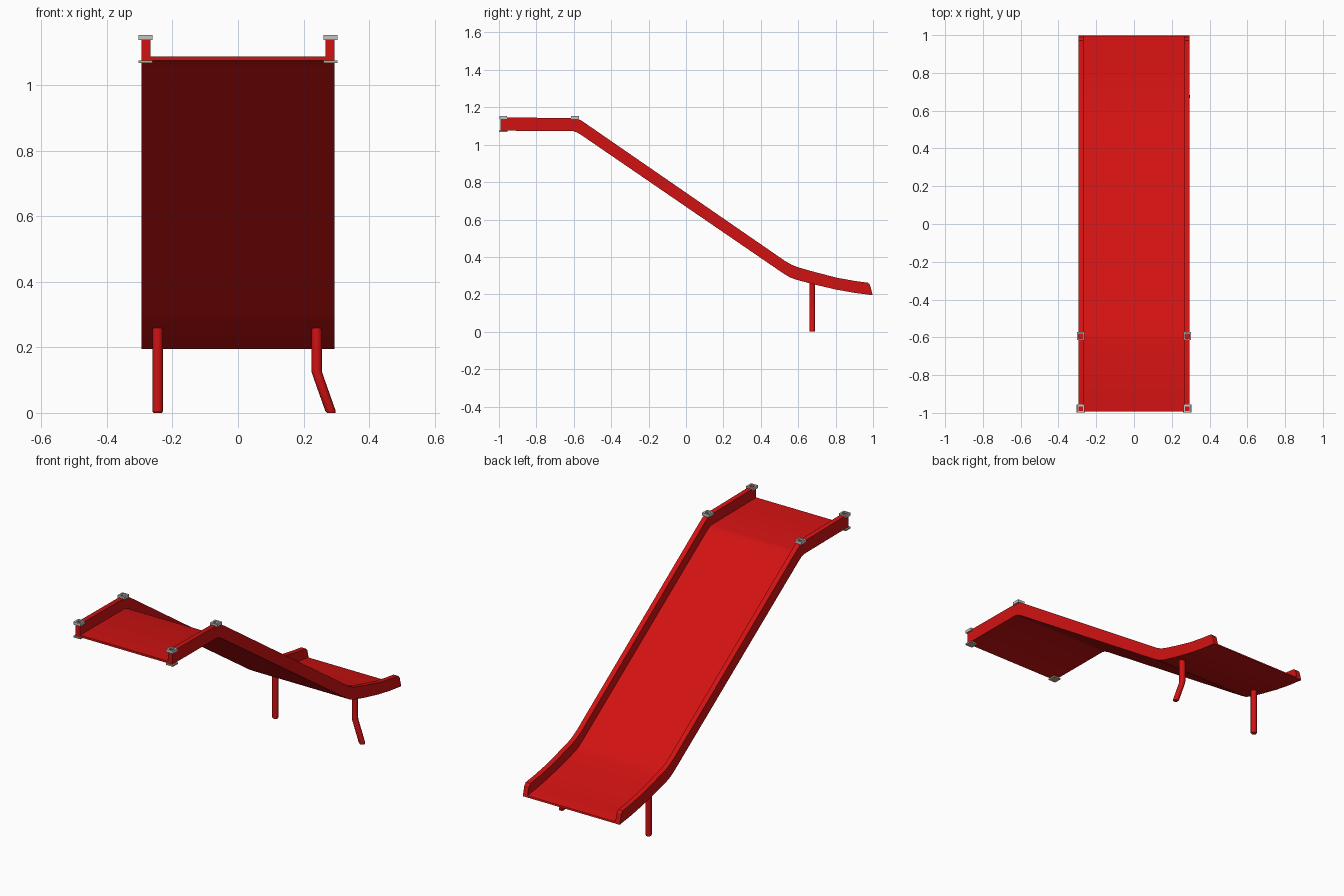
import bpy, bmesh, math

cube = bpy.data.objects.get("Cube")
if cube:
    bpy.data.objects.remove(cube, do_unlink=True)


def material(name, rgb):
    m = bpy.data.materials.new(name)
    m.use_nodes = True
    m.diffuse_color = (*rgb, 1)
    m.node_tree.nodes["Principled BSDF"].inputs["Base Color"].default_value = (*rgb, 1)
    return m


red = material("slide red", (0.64, 0.006, 0.006))
grey = material("bracket grey", (0.55, 0.55, 0.53))
tan = material("plate tan", (0.45, 0.42, 0.28))


def finish(name, bm, mat, smooth=False):
    bmesh.ops.recalc_face_normals(bm, faces=bm.faces)
    mesh = bpy.data.meshes.new(name)
    bm.to_mesh(mesh)
    bm.free()
    ob = bpy.data.objects.new(name, mesh)
    bpy.context.collection.objects.link(ob)
    mesh.materials.append(mat)
    if smooth:
        bpy.ops.object.select_all(action='DESELECT')
        ob.select_set(True)
        bpy.context.view_layer.objects.active = ob
        bpy.ops.object.shade_smooth_by_angle(angle=math.radians(30))
    return ob


def skin(name, rings, mat):
    """Joins equal rings of points into a capped tube."""
    bm = bmesh.new()
    loops = [[bm.verts.new(p) for p in ring] for ring in rings]
    n = len(loops[0])
    for a, b in zip(loops, loops[1:]):
        for i in range(n):
            j = (i + 1) % n
            bm.faces.new((a[i], a[j], b[j], b[i]))
    bm.faces.new(loops[0])
    bm.faces.new(loops[-1])
    return finish(name, bm, mat, True)


# Chute: stations of bottom y, z and rim y, z, swept with a U section
HALF, INNER, FLOOR = 0.295, 0.267, 0.16
stations = [
    (-0.992, 1.075, -0.992, 1.146), (-0.605, 1.073, -0.588, 1.142),
    (-0.585, 1.067, -0.563, 1.131), (-0.56, 1.052, -0.53, 1.109),
    (0.52, 0.312, 0.53, 0.378), (0.555, 0.291, 0.565, 0.358),
    (0.59, 0.278, 0.60, 0.344), (0.68, 0.254, 0.70, 0.316),
    (0.80, 0.226, 0.81, 0.288), (0.90, 0.208, 0.90, 0.272),
    (0.985, 0.197, 0.972, 0.262), (0.998, 0.195, 0.984, 0.250),
]


def u_section(yb, zb, yt, zt):
    yf, zf = yb + (yt - yb) * FLOOR, zb + (zt - zb) * FLOOR
    right = [(-HALF, yb, zb), (-HALF, yt, zt), (-INNER, yt, zt), (-INNER, yf, zf)]
    return right + [(-x, y, z) for x, y, z in reversed(right)]


skin("chute", [u_section(*s) for s in stations], red)


# Support legs, the left one bent outward at the foot
def leg(name, path, y=0.675, r=0.016, sides=16):
    rings = []
    for x, z, scale in path:
        rings.append([(x + r * scale * math.cos(2 * math.pi * i / sides),
                       y + r * scale * math.sin(2 * math.pi * i / sides), z)
                      for i in range(sides)])
    skin(name, rings, red)


leg("right_leg", [(-0.245, 0, 0.8), (-0.245, 0.005, 1), (-0.245, 0.262, 1)])
leg("left_leg", [(0.284, 0, 0.8), (0.282, 0.006, 1), (0.241, 0.122, 1),
                 (0.240, 0.13, 1), (0.240, 0.262, 1)])


# Square ring brackets on the rail tops
def bracket(name, x, y, z, outer=0.021, inner=0.012, h=0.016):
    bm = bmesh.new()
    corners = [(-1, -1), (1, -1), (1, 1), (-1, 1)]
    loops = [[bm.verts.new((x + sx * s, y + sy * s, z + dz)) for sx, sy in corners]
             for s, dz in ((outer, 0), (outer, h), (inner, h), (inner, 0))]
    for a, b in zip(loops, loops[1:] + loops[:1]):
        for i in range(4):
            j = (i + 1) % 4
            bm.faces.new((a[i], a[j], b[j], b[i]))
    finish(name, bm, grey)


# Flat plates under the platform corners
def plate(name, x, y, z, size=0.043, h=0.008):
    bm = bmesh.new()
    bmesh.ops.create_cube(bm, size=1)
    for v in bm.verts:
        v.co = (x + v.co.x * size, y + v.co.y * size, z + v.co.z * h)
    finish(name, bm, tan)


for side, sx in (("left", 1), ("right", -1)):
    bracket(side + "_front_bracket", sx * 0.282, -0.977, 1.137)
    bracket(side + "_bend_bracket", sx * 0.282, -0.594, 1.137)
    plate(side + "_front_plate", sx * 0.282, -0.977, 1.071)
